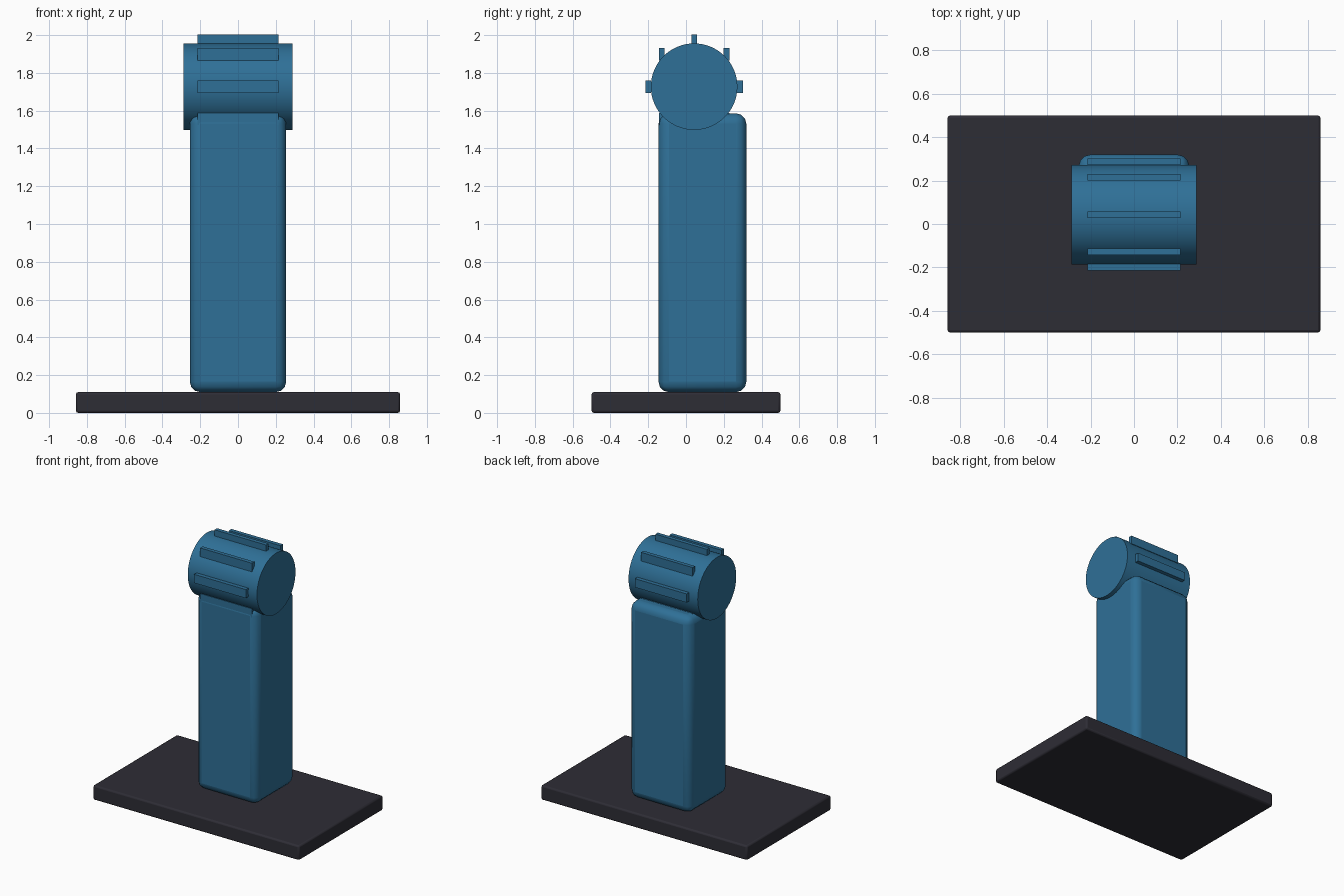
import bpy, math

if "Cube" in bpy.data.objects:
    bpy.data.objects.remove(bpy.data.objects["Cube"])


def material(name, color):
    m = bpy.data.materials.new(name)
    m.diffuse_color = (*color, 1)
    m.use_nodes = True
    m.node_tree.nodes["Principled BSDF"].inputs["Base Color"].default_value = m.diffuse_color
    return m


BLUE = material("steel blue", (0.028, 0.162, 0.31))
DARK = material("dark charcoal", (0.027, 0.026, 0.036))


def finish(obj, name, mat, bevel=0, segments=3):
    obj.name = name
    obj.data.materials.append(mat)
    if bevel:
        mod = obj.modifiers.new("rounded edges", "BEVEL")
        mod.width = bevel
        mod.segments = segments
    return obj


def box(name, center, size, mat, bevel=0, segments=3):
    bpy.ops.mesh.primitive_cube_add(size=1, location=center)
    obj = bpy.context.object
    obj.scale = size
    bpy.ops.object.transform_apply(location=False, rotation=False, scale=True)
    if bevel:
        bpy.ops.object.shade_smooth_by_angle(angle=math.radians(35))
    return finish(obj, name, mat, bevel, segments)


# Flat base plate
box("base_plate", (0, 0, 0.055), (1.716, 1.0, 0.11), DARK, 0.012, 2)

# Rounded upright column, set slightly back
box("column", (0, 0.087, 0.848), (0.51, 0.465, 1.476), BLUE, 0.055, 3)

# Horizontal drum on top of the column
HUB_Y, HUB_Z, HUB_R = 0.043, 1.727, 0.229
bpy.ops.mesh.primitive_cylinder_add(
    vertices=64, radius=HUB_R, depth=0.576,
    location=(0, HUB_Y, HUB_Z), rotation=(0, math.pi / 2, 0))
bpy.ops.object.shade_smooth_by_angle(angle=math.radians(35))
finish(bpy.context.object, "drum", BLUE)

# Eight upright grip ribs spaced around the drum
RING = 0.2425
for i in range(8):
    a = i * math.pi / 4
    box(f"rib_{i + 1}",
        (0, HUB_Y + RING * math.cos(a), HUB_Z + RING * math.sin(a)),
        (0.43, 0.03, 0.065), BLUE)
